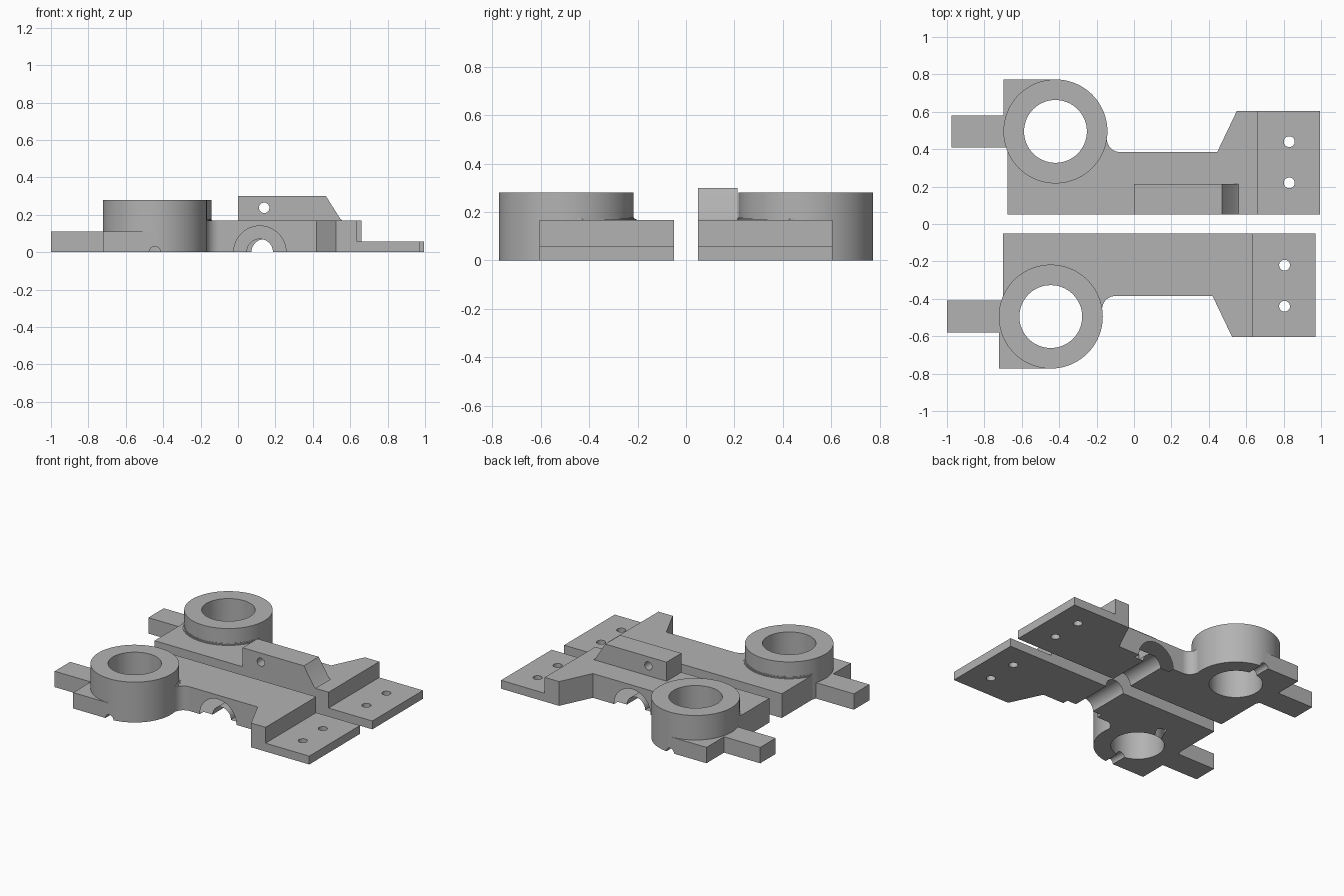
import bpy, bmesh, math
from mathutils import Vector

if "Cube" in bpy.data.objects:
    bpy.data.objects.remove(bpy.data.objects["Cube"])

grey = bpy.data.materials.new("grey metal")
grey.diffuse_color = (0.45, 0.45, 0.45, 1)
grey.use_nodes = True
grey.node_tree.nodes["Principled BSDF"].inputs["Base Color"].default_value = grey.diffuse_color

RING = (-0.42, 0.495)      # ring centre
R_OUT, R_IN = 0.278, 0.168
BODY_H, ARM_H, PLATE_H, RING_H, RIB_H = 0.168, 0.11, 0.058, 0.28, 0.30


def prism(name, pts, lo, hi, axis="z"):
    """Extrude a 2D outline along z, or an x-z outline along y."""
    def place(p, h):
        return Vector((p[0], p[1], h)) if axis == "z" else Vector((p[0], h, p[1]))
    bm = bmesh.new()
    a = [bm.verts.new(place(p, lo)) for p in pts]
    b = [bm.verts.new(place(p, hi)) for p in pts]
    bm.faces.new(a)
    bm.faces.new(b)
    for i in range(len(pts)):
        j = (i + 1) % len(pts)
        bm.faces.new((a[i], a[j], b[j], b[i]))
    bmesh.ops.recalc_face_normals(bm, faces=bm.faces)
    me = bpy.data.meshes.new(name)
    bm.to_mesh(me)
    bm.free()
    me.materials.append(grey)
    ob = bpy.data.objects.new(name, me)
    bpy.context.collection.objects.link(ob)
    return ob


def circle(c, r, n=64):
    return [(c[0] + r * math.cos(2 * math.pi * i / n),
             c[1] + r * math.sin(2 * math.pi * i / n)) for i in range(n)]


def rect(x0, y0, x1, y1):
    return [(x0, y0), (x1, y0), (x1, y1), (x0, y1)]


def combine(target, other, op):
    mod = target.modifiers.new(op, "BOOLEAN")
    mod.operation, mod.solver, mod.object = op, "EXACT", other
    dg = bpy.context.evaluated_depsgraph_get()
    me = bpy.data.meshes.new_from_object(target.evaluated_get(dg))
    target.modifiers.clear()
    target.data = me
    bpy.data.objects.remove(other)


def body_outline():
    pts = [(-0.675, 0.05), (0.66, 0.05), (0.66, 0.605), (0.55, 0.605), (0.445, 0.385)]
    # concave blend from the straight edge into the ring
    for i in range(13):
        a = math.radians(270 - i * 84 / 12)
        pts.append((-0.075 + 0.07 * math.cos(a), 0.455 + 0.07 * math.sin(a)))
    return pts + [RING, (-0.675, 0.40)]


def bracket(name, with_rib):
    ob = prism(name, body_outline(), 0, BODY_H)
    # small flare at the foot of the ring, kept inside the body outline
    for k in range(4):
        t = k / 4
        flare = prism("flare", circle(RING, R_OUT + 0.012 * (1 - t) ** 2), 0.1,
                      BODY_H + 0.012 * (k + 1) / 4)
        combine(flare, prism("clip", body_outline(), 0.05, 0.25), "INTERSECT")
        combine(ob, flare, "UNION")
    # foot plate, corner block, arm, ring
    combine(ob, prism("plate", rect(0.6, 0.05, 0.995, 0.605), 0, PLATE_H), "UNION")
    combine(ob, prism("corner", rect(-0.698, 0.495, -0.42, 0.773), 0, ARM_H), "UNION")
    combine(ob, prism("arm", rect(-0.975, 0.41, -0.55, 0.58), 0, ARM_H), "UNION")
    combine(ob, prism("ring", circle(RING, R_OUT, 96), 0, RING_H), "UNION")
    if with_rib:
        side = [(0, 0.12), (0.56, 0.12), (0.56, BODY_H), (0.547, BODY_H + 0.01),
                (0.47, RIB_H), (0, RIB_H)]
        combine(ob, prism("rib", side, 0.05, 0.213, "y"), "UNION")
        combine(ob, prism("pin_hole", circle((0.14, 0.237), 0.028, 32), 0, 0.3, "y"),
                "DIFFERENCE")
    # bore, bolt holes, shaft groove, bearing seat, oil notch
    combine(ob, prism("bore", circle(RING, R_IN), -0.1, 0.4), "DIFFERENCE")
    for y in (0.22, 0.44):
        combine(ob, prism("bolt_hole", circle((0.83, y), 0.029, 32), -0.1, 0.2), "DIFFERENCE")
    combine(ob, prism("groove", circle((0.142, 0), 0.07), 0, 0.5, "y"), "DIFFERENCE")
    combine(ob, prism("seat", circle((0.142, 0), 0.14), 0.345, 0.5, "y"), "DIFFERENCE")
    combine(ob, prism("notch", circle(RING[:1] + (0,), 0.03, 32), 0.5, 0.9, "y"), "DIFFERENCE")
    return ob


def smooth(ob):
    bpy.ops.object.select_all(action="DESELECT")
    ob.select_set(True)
    bpy.context.view_layer.objects.active = ob
    bpy.ops.object.shade_smooth_by_angle(angle=math.radians(25))


back = bracket("back_bracket", True)
front = bracket("front_bracket", False)
# the front bracket is a mirror image, shifted slightly to the left
bm = bmesh.new()
bm.from_mesh(front.data)
for v in bm.verts:
    v.co.y = -v.co.y
    v.co.x -= 0.025
bmesh.ops.reverse_faces(bm, faces=bm.faces)
bm.to_mesh(front.data)
bm.free()
for ob in (back, front):
    smooth(ob)
